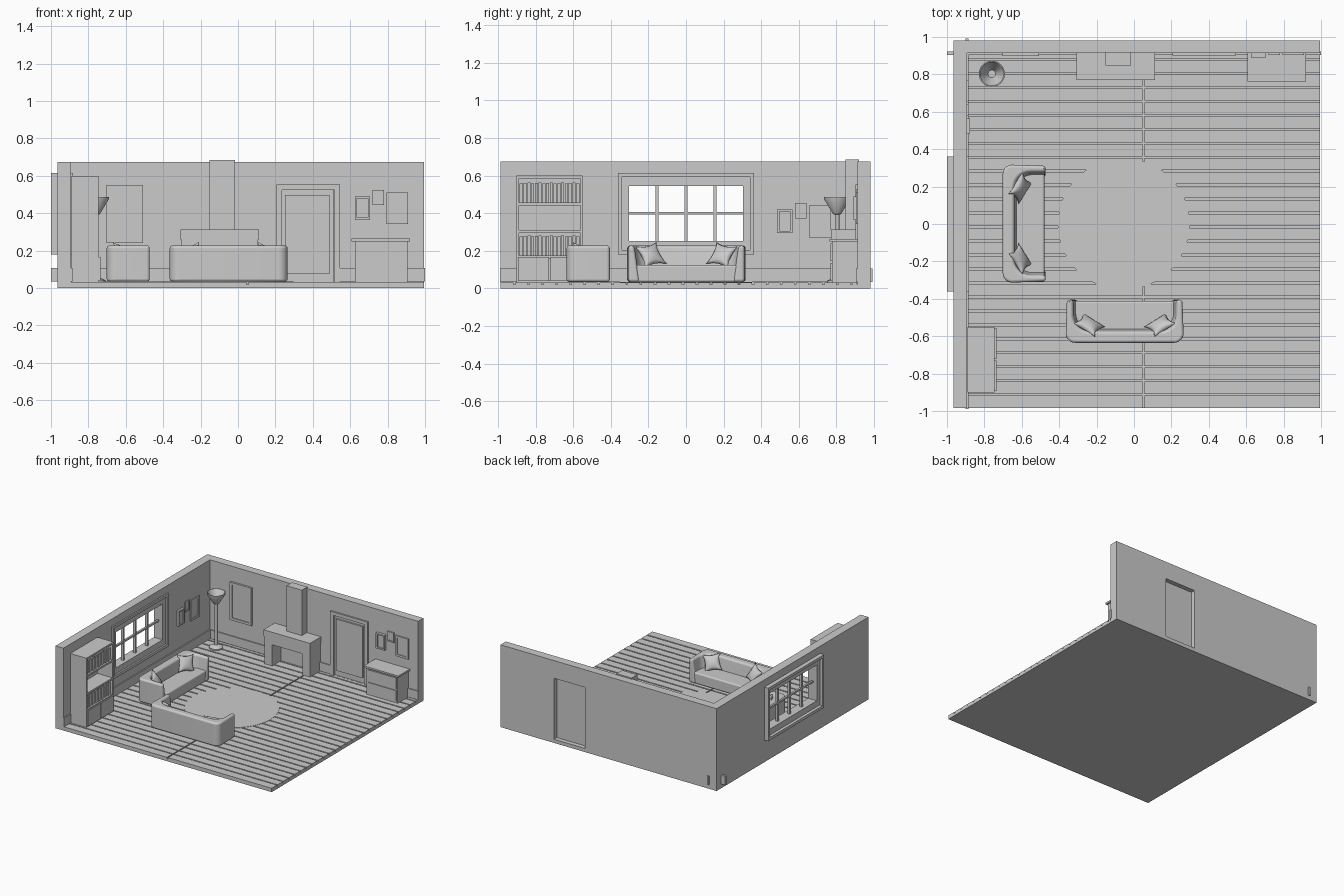
import bpy, bmesh, math
from mathutils import Matrix, Vector

if "Cube" in bpy.data.objects:
    bpy.data.objects.remove(bpy.data.objects["Cube"])

grey = bpy.data.materials.new("plain_grey")
grey.diffuse_color = (0.6, 0.6, 0.6, 1)
grey.use_nodes = True
grey.node_tree.nodes["Principled BSDF"].inputs["Base Color"].default_value = grey.diffuse_color


def finish(name, bm, smooth=False):
    bmesh.ops.recalc_face_normals(bm, faces=bm.faces[:])
    me = bpy.data.meshes.new(name)
    bm.to_mesh(me)
    bm.free()
    me.materials.append(grey)
    ob = bpy.data.objects.new(name, me)
    bpy.context.collection.objects.link(ob)
    if smooth:
        for p in me.polygons:
            p.use_smooth = True
    return ob


def boxes(name, specs):
    """specs: (x0, x1, y0, y1, z0, z1) boxes gathered in one object"""
    bm = bmesh.new()
    for x0, x1, y0, y1, z0, z1 in specs:
        m = Matrix.Translation(((x0 + x1) / 2, (y0 + y1) / 2, (z0 + z1) / 2))
        bmesh.ops.create_cube(bm, size=1, matrix=m @ Matrix.Diagonal((x1 - x0, y1 - y0, z1 - z0, 1)))
    return finish(name, bm)


def ring(name, axis, a0, a1, outer, inner):
    """Rectangular plate with a rectangular hole; rects are (u0, u1, z0, z1)"""
    bm = bmesh.new()
    loops = []
    for r in (outer, inner):
        for a in (a0, a1):
            c = [(r[0], r[2]), (r[1], r[2]), (r[1], r[3]), (r[0], r[3])]
            loops.append([bm.verts.new((a, u, z) if axis == "x" else (u, a, z)) for u, z in c])
    for p, q in ((0, 1), (2, 3), (0, 2), (1, 3)):
        for i in range(4):
            j = (i + 1) % 4
            bm.faces.new((loops[p][i], loops[p][j], loops[q][j], loops[q][i]))
    return finish(name, bm)


def lathe(name, x, y, profile, n=32):
    bm = bmesh.new()
    rings = [[bm.verts.new((x + r * math.cos(2 * math.pi * i / n), y + r * math.sin(2 * math.pi * i / n), z))
              for i in range(n)] for r, z in profile]
    for a, b in zip(rings, rings[1:]):
        for i in range(n):
            j = (i + 1) % n
            bm.faces.new((a[i], a[j], b[j], b[i]))
    bm.faces.new(rings[0])
    bm.faces.new(rings[-1])
    ob = finish(name, bm)
    bpy.context.view_layer.objects.active = ob
    ob.select_set(True)
    bpy.ops.object.shade_smooth_by_angle(angle=math.radians(35))
    ob.select_set(False)
    return ob


def picture(name, axis, wall, face, u0, u1, z0, z1, b):
    ring(name + "_frame", axis, wall, face, (u0, u1, z0, z1), (u0 + b, u1 - b, z0 + b, z1 - b))
    mid = wall + (face - wall) * 0.5
    lo, hi = min(wall, mid), max(wall, mid)
    if axis == "x":
        boxes(name + "_canvas", [(lo, hi, u0 + b, u1 - b, z0 + b, z1 - b)])
    else:
        boxes(name + "_canvas", [(u0 + b, u1 - b, lo, hi, z0 + b, z1 - b)])


# Room shell
WX, WY = -0.893, 0.913
ring("left_wall", "x", -0.965, WX, (-0.985, 0.982, 0, 0.675), (-0.345, 0.345, 0.2, 0.6))
ring("back_wall", "y", WY, 0.982, (WX, 0.995, 0, 0.675), (0.23, 0.51, 0.03, 0.53))
boxes("floor_slab", [(WX, 0.995, -0.985, WY, 0, 0.02)])

# Floor planks in two columns with gaps between them
cuts = [WY] + [0.88 - 0.0747 * k for k in range(25)] + [-0.99]
planks = []
for a, b in zip(cuts, cuts[1:]):
    for x0, x1 in ((WX, 0.046), (0.055, 0.995)):
        planks.append((x0, x1, b + 0.005, a - 0.005, 0.02, 0.032))
boxes("floor_planks", planks)
lathe("round_rug", -0.055, 0, [(0.352, 0.02), (0.352, 0.0345)], 64)

# Skirting boards poke slightly through the walls
boxes("back_skirting", [(-1, 0.205, 0.904, 0.922, 0.035, 0.106), (0.545, 1.0, 0.904, 0.922, 0.035, 0.106)])
boxes("left_skirting", [(-0.9, -0.884, -0.99, 0.992, 0.035, 0.106)])

# Window
ring("window_trim", "x", -1.0, -0.882, (-0.362, 0.362, 0.18, 0.615), (-0.34, 0.34, 0.203, 0.593))
ring("window_sash", "x", -0.975, -0.895, (-0.345, 0.345, 0.2, 0.6), (-0.302, 0.302, 0.252, 0.545))
boxes("window_bars", [(-0.945, -0.925, y - 0.008, y + 0.008, 0.25, 0.546) for y in (-0.155, 0, 0.155)]
      + [(-0.943, -0.927, -0.303, 0.303, 0.393, 0.407)])

# Door with trim and raised panel
boxes("door_trim", [(0.205, 0.235, 0.9, 0.92, 0.03, 0.525), (0.515, 0.545, 0.9, 0.92, 0.03, 0.525),
                    (0.205, 0.545, 0.9, 0.92, 0.525, 0.553)])
boxes("door_leaf", [(0.23, 0.51, 0.923, 0.945, 0.03, 0.53)])
boxes("door_panel", [(0.252, 0.49, 0.91, 0.925, 0.075, 0.497)])

# Pictures on both walls
picture("large_picture", "y", WY, 0.897, -0.703, -0.508, 0.24, 0.55, 0.02)
picture("back_picture_a", "y", WY, 0.891, 0.625, 0.705, 0.365, 0.49, 0.011)
picture("back_picture_b", "y", WY, 0.903, 0.72, 0.78, 0.443, 0.525, 0.011)
picture("back_picture_c", "y", WY, 0.903, 0.795, 0.91, 0.342, 0.51, 0.017)
picture("left_picture_a", "x", WX, -0.876, 0.485, 0.565, 0.295, 0.42, 0.011)
picture("left_picture_b", "x", WX, -0.884, 0.58, 0.64, 0.373, 0.455, 0.011)
picture("left_picture_c", "x", WX, -0.884, 0.655, 0.77, 0.27, 0.44, 0.017)

# Fireplace
boxes("fireplace_body", [(-0.303, -0.235, 0.778, WY, 0.03, 0.26), (0.04, 0.108, 0.778, WY, 0.03, 0.26),
                         (-0.235, 0.04, 0.778, WY, 0.205, 0.26), (-0.235, 0.04, 0.89, WY, 0.03, 0.205)])
boxes("fireplace_mantel", [(-0.308, 0.113, 0.77, WY, 0.26, 0.313)])
boxes("chimney", [(-0.152, -0.015, 0.848, 0.92, 0.313, 0.685)])

# Chest of drawers
boxes("chest_body", [(0.625, 0.906, 0.775, WY, 0.03, 0.25)])
boxes("chest_top", [(0.607, 0.92, 0.763, WY, 0.25, 0.264)])
boxes("chest_drawers", [(0.638, 0.893, 0.768, 0.78, z, z + 0.093) for z in (0.042, 0.146)])

# Bookcase
BX, BY0, BY1 = -0.745, -0.9, -0.55
boxes("bookcase_frame", [(-0.89, BX, BY0, BY0 + 0.012, 0.03, 0.6), (-0.89, BX, BY1 - 0.012, BY1, 0.03, 0.6),
                         (-0.89, -0.88, BY0, BY1, 0.03, 0.6)]
      + [(-0.89, BX, BY0 + 0.012, BY1 - 0.012, z, z + 0.015) for z in (0.03, 0.16, 0.295, 0.442, 0.585)])
boxes("bookcase_doors", [(-0.76, -0.736, y, y + 0.165, 0.04, 0.166) for y in (BY0 + 0.006, BY0 + 0.179)])
books = []
for z in (0.175, 0.457):
    for i in range(16):
        y = BY0 + 0.016 + i * 0.02
        books.append((-0.878, -0.757 - 0.004 * (i % 2), y, y + 0.0165, z, z + 0.1 + 0.003 * (i % 3)))
boxes("books", books)

# Floor lamp with a flared shade
lathe("lamp", -0.76, 0.803, [(0.052, 0.03), (0.052, 0.042), (0.03, 0.052), (0.012, 0.058), (0.012, 0.392),
                             (0.022, 0.396), (0.07, 0.476), (0.07, 0.486), (0.064, 0.486), (0.02, 0.405)])


# Sofas: curved back-and-arms shell, seat, cushions
def arc(cx, cy, r, a0, a1, n=7):
    return [(cx + r * math.cos(math.radians(a0 + (a1 - a0) * i / n)),
             cy + r * math.sin(math.radians(a0 + (a1 - a0) * i / n))) for i in range(n + 1)]


def outline(grow):
    w, d, ro, ri = 0.315, 0.115, 0.05, 0.085
    iw, iy = w - 0.038 - grow, -d + 0.06 + grow
    half = [(w - 0.006, d)] + arc(w - ro, -d + ro, ro, 0, -90)
    inner = [(iw, d)] + arc(iw - ri, iy + ri, ri, 0, -90)
    flip = lambda pts: [(-x, y) for x, y in reversed(pts)]
    return half + flip(half) + [(-x, y) for x, y in inner] + inner[::-1]


def pillow(name, m):
    n, s, t = 14, 0.07, 0.026
    bm = bmesh.new()
    for side in (1, -1):
        g = []
        for i in range(n + 1):
            for j in range(n + 1):
                u, v = 2 * i / n - 1, 2 * j / n - 1
                z = side * t * math.sqrt(max(0, (1 - u * u) * (1 - v * v)))
                g.append(bm.verts.new(m @ Vector((s * u * (1 - 0.22 * (1 - v * v)),
                                                  s * v * (1 - 0.22 * (1 - u * u)), z))))
        for i in range(n):
            for j in range(n):
                k = i * (n + 1) + j
                bm.faces.new((g[k], g[k + 1], g[k + n + 2], g[k + n + 1]))
    bmesh.ops.remove_doubles(bm, verts=bm.verts[:], dist=1e-5)
    finish(name, bm, True)


def sofa(name, m):
    bm = bmesh.new()
    lo = [bm.verts.new((x, y, 0.034)) for x, y in outline(0.028)]
    hi = [bm.verts.new((x, y, 0.228)) for x, y in outline(0)]
    for i in range(len(lo)):
        j = (i + 1) % len(lo)
        bm.faces.new((lo[i], lo[j], hi[j], hi[i]))
    bm.faces.new(lo)
    bm.faces.new(hi)
    shell = finish(name + "_shell", bm, True)
    seat = boxes(name + "_seat", [(-0.285, 0.285, -0.08, 0.108, 0.034, 0.125)])
    for ob, w in ((shell, 0.017), (seat, 0.012)):
        ob.matrix_world = m
        for p in ob.data.polygons:
            p.use_smooth = True
        b = ob.modifiers.new("soft_edges", "BEVEL")
        b.width, b.segments, b.limit_method = w, 4, "ANGLE"
        b.angle_limit = math.radians(40)
        b.harden_normals = True
    for side, label in ((-1, "left"), (1, "right")):
        pose = (Matrix.Translation((side * 0.19, -0.02, 0.177)) @ Matrix.Rotation(side * 0.45, 4, "Z")
                @ Matrix.Rotation(math.radians(-58), 4, "X") @ Matrix.Rotation(side * 0.2, 4, "Z"))
        pillow(name + "_pillow_" + label, m @ pose)


sofa("front_sofa", Matrix.Translation((-0.05, -0.52, 0)))
sofa("window_sofa", Matrix.Translation((-0.587, 0.002, 0)) @ Matrix.Rotation(-math.pi / 2, 4, "Z"))
